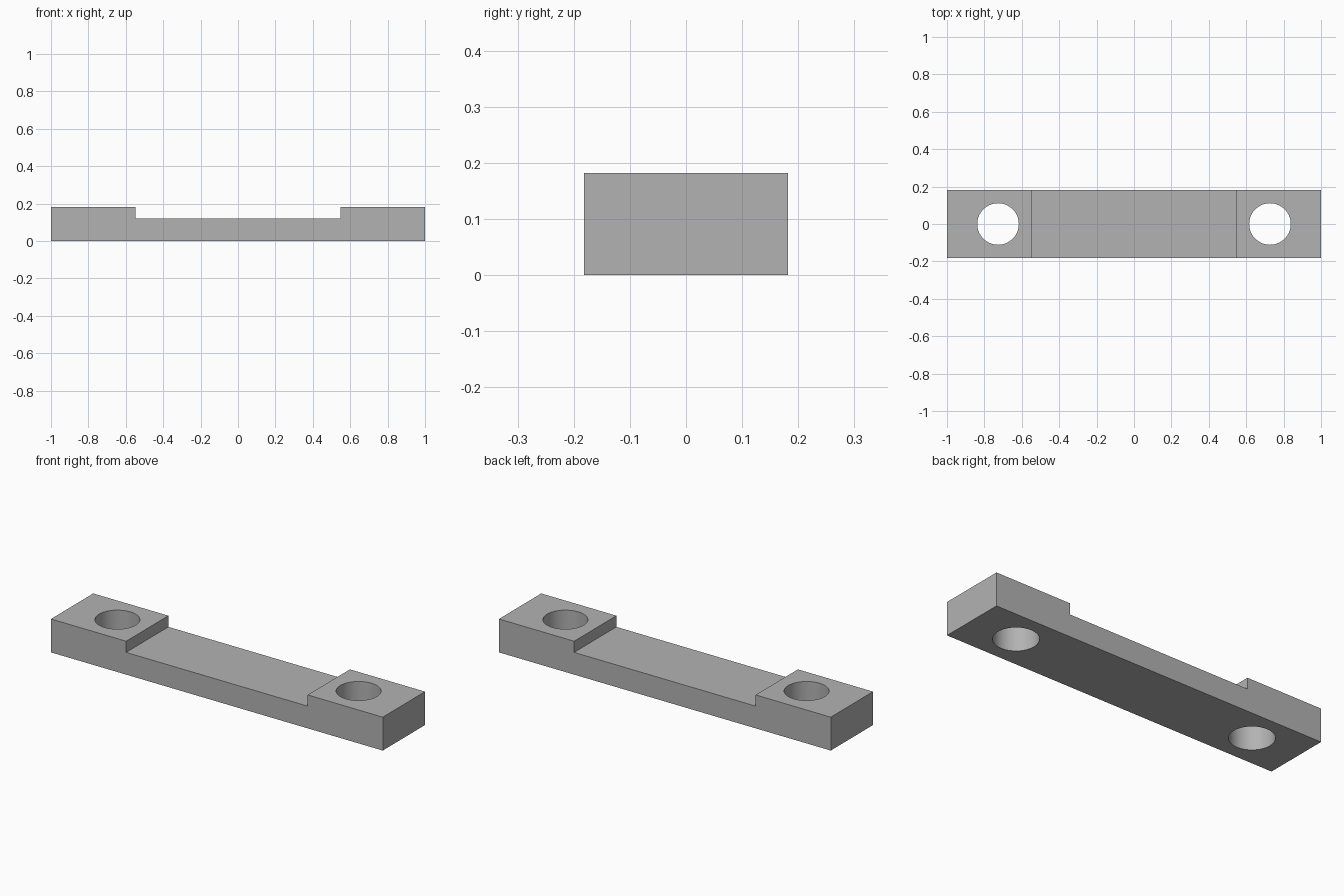
import bpy
import bmesh
import math

default_cube = bpy.data.objects.get("Cube")
if default_cube:
    bpy.data.objects.remove(default_cube, do_unlink=True)

# Main dimensions
HALF_LENGTH = 1.0
HALF_WIDTH = 0.182
HEIGHT = 0.182
WEB_HEIGHT = 0.121
STEP_X = 0.547
HOLE_X = 0.727
HOLE_RADIUS = 0.111

# Plain grey
grey = bpy.data.materials.new("plain_grey")
grey.use_nodes = True
colour = (0.45, 0.45, 0.45, 1.0)
grey.diffuse_color = colour
grey.node_tree.nodes["Principled BSDF"].inputs["Base Color"].default_value = colour

# Stepped bar: mirrored side profile extruded across the width
right_half = [(HALF_LENGTH, 0), (HALF_LENGTH, HEIGHT), (STEP_X, HEIGHT), (STEP_X, WEB_HEIGHT)]
profile = right_half + [(-x, z) for x, z in reversed(right_half)]
bm = bmesh.new()
face = bm.faces.new([bm.verts.new((x, -HALF_WIDTH, z)) for x, z in profile])
extruded = bmesh.ops.extrude_face_region(bm, geom=[face])["geom"]
bmesh.ops.translate(bm, vec=(0, 2 * HALF_WIDTH, 0),
                    verts=[v for v in extruded if isinstance(v, bmesh.types.BMVert)])
bmesh.ops.recalc_face_normals(bm, faces=bm.faces)
mesh = bpy.data.meshes.new("mounting_bar")
bm.to_mesh(mesh)
bm.free()
mesh.materials.append(grey)
bar = bpy.data.objects.new("mounting_bar", mesh)
bpy.context.collection.objects.link(bar)

# Round through holes, one in each raised end
for side in (-1, 1):
    bpy.ops.mesh.primitive_cylinder_add(vertices=64, radius=HOLE_RADIUS, depth=1,
                                        location=(side * HOLE_X, 0, HEIGHT / 2))
    cutter = bpy.context.object
    cutter.name = "hole_cutter"
    cutter.hide_render = True
    cutter.data.materials.append(grey)
    bpy.ops.object.select_all(action="DESELECT")
    bar.select_set(True)
    bpy.context.view_layer.objects.active = bar
    cut = bar.modifiers.new("bolt_hole", "BOOLEAN")
    cut.operation = "DIFFERENCE"
    cut.solver = "EXACT"
    cut.object = cutter
    bpy.ops.object.modifier_apply(modifier=cut.name)
    bpy.data.objects.remove(cutter, do_unlink=True)

# Smooth hole walls, sharp edges elsewhere
bpy.ops.object.shade_smooth_by_angle(angle=math.radians(30))
